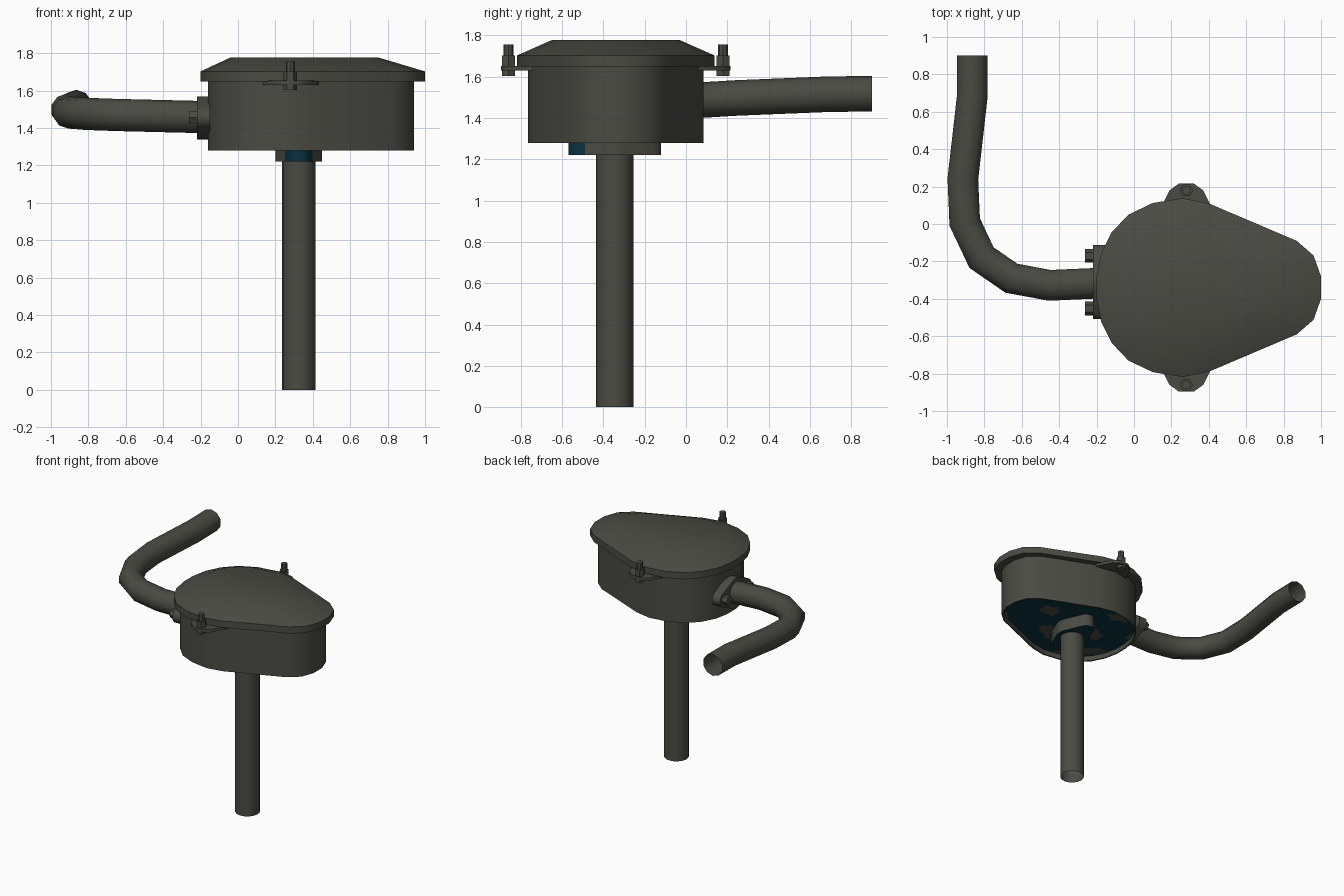
import bpy, bmesh, math
from mathutils import Vector

if "Cube" in bpy.data.objects:
    bpy.data.objects.remove(bpy.data.objects["Cube"])


def material(name, rgb):
    m = bpy.data.materials.new(name)
    m.diffuse_color = (*rgb, 1)
    m.use_nodes = True
    m.node_tree.nodes["Principled BSDF"].inputs["Base Color"].default_value = m.diffuse_color
    return m


GREY = material("dark grey metal", (0.07, 0.07, 0.058))
BLUE = material("deep blue paint", (0.003, 0.032, 0.052))
CY = -0.34  # symmetry axis of the housing


def finish(name, bm, rule=None):
    bmesh.ops.recalc_face_normals(bm, faces=bm.faces)
    if rule:
        for f in bm.faces:
            f.material_index = int(rule(f))
    me = bpy.data.meshes.new(name)
    bm.to_mesh(me)
    bm.free()
    me.materials.append(GREY)
    me.materials.append(BLUE)
    ob = bpy.data.objects.new(name, me)
    bpy.context.collection.objects.link(ob)
    bpy.ops.object.select_all(action='DESELECT')
    ob.select_set(True)
    bpy.context.view_layer.objects.active = ob
    bpy.ops.object.shade_smooth_by_angle(angle=math.radians(40))
    return ob


def loft(name, rings, cap_start=True, cap_end=True, rule=None, cuts=()):
    """Skin a list of closed rings of 3D points."""
    bm = bmesh.new()
    loops = [[bm.verts.new(p) for p in r] for r in rings]
    n = len(loops[0])
    for a, b in zip(loops, loops[1:]):
        for i in range(n):
            j = (i + 1) % n
            bm.faces.new((a[i], a[j], b[j], b[i]))
    if cap_start:
        bm.faces.new(loops[0])
    if cap_end and len(loops) > 1:
        bm.faces.new(loops[-1])
    for co, no in cuts:
        geom = bm.verts[:] + bm.edges[:] + bm.faces[:]
        bmesh.ops.bisect_plane(bm, geom=geom, plane_co=co, plane_no=no)
    return finish(name, bm, rule)


def circle(c, r, n, start=0.0):
    return [(c[0] + r * math.cos(start + math.tau * i / n),
             c[1] + r * math.sin(start + math.tau * i / n)) for i in range(n)]


def at_z(pts, z):
    return [(x, y, z) for x, y in pts]


def at_x(pts, x):
    return [(x, y, z) for y, z in pts]


# Teardrop outline: right half given, mirrored across the axis
half = [(1.0, .06), (.96, .172), (.87, .25), (.40, .45), (.26, .478), (.10, .452),
        (-.03, .39), (-.12, .295), (-.175, .185), (-.2, .06)]
outline = half + [(x, -h) for x, h in reversed(half)]


def teardrop(cx, sx, sy, z):
    return [(cx + (x - 0.4) * sx, CY + y * sy, z) for x, y in outline]


# Lid with sloped dome
loft("lid", [teardrop(.4, 1, 1, 1.65), teardrop(.4, 1, 1, 1.703),
             teardrop(.355, .66, .65, 1.777)])

# Housing wall with a short inner lip at the bottom
loft("housing", [teardrop(.39, .917, .89, 1.652), teardrop(.39, .917, .89, 1.28),
                 teardrop(.39, .90, .865, 1.28), teardrop(.39, .90, .865, 1.32)],
     cap_start=False, cap_end=False)

# Recessed blue floor with bare metal patches
grid = [((-.16 + .035 * i, 0, 0), (1, 0, 0)) for i in range(1, 32)]
grid += [((0, -.78 + .035 * i, 0), (0, 1, 0)) for i in range(1, 26)]


def painted(f):
    c = f.calc_center_median()
    v = math.sin(15 * c.x + 2 * math.sin(9 * c.y)) + math.sin(19 * c.y + 1.5 * math.sin(11 * c.x))
    return v < 0.95


loft("housing_floor", [teardrop(.39, .90, .865, 1.32)], rule=painted, cuts=grid)


# Oval bolted flanges: tangent hull of a middle circle and two end circles
def flange_shape(c, r, off, r_end):
    a = math.acos((r - r_end) / off)  # tangent angle from the long axis
    pts = []
    for sgn in (0, math.pi):
        for k in range(6):  # end lobe
            t = sgn - a + 2 * a * k / 5
            pts.append((c[0] + math.cos(sgn) * off + r_end * math.cos(t),
                        c[1] + r_end * math.sin(t)))
        for k in range(5):  # middle
            t = sgn + a + (math.pi - 2 * a) * k / 4
            pts.append((c[0] + r * math.cos(t), c[1] + r * math.sin(t)))
    return pts


side = flange_shape((-.31, 1.455), .115, .145, .055)
loft("side_flange", [at_x(side, -.22), at_x(side, -.15)])
bottom = [(y, x) for x, y in flange_shape((CY - .005, .325), .125, .165, .06)]
loft("bottom_flange", [at_z(bottom, 1.32), at_z(bottom, 1.22)],
     rule=lambda f: f.normal.z < -.5 or f.calc_center_median().y < -.49,
     cuts=[((0, -.49, 0), (0, 1, 0))])

# Flange bolts
for i, y in enumerate((-.17, -.452)):
    head = circle((y, 1.457), .037, 6)
    loft(f"flange_bolt_{i + 1}", [at_x(head, -.262), at_x(head, -.215)])

# Stem
stem = circle((.325, -.345), .09, 16)
loft("stem", [at_z(stem, 0), at_z(stem, 1.25)], cap_start=False)

# Bent pipe, swept along a path
path = [Vector(p) for p in (
    (-.865, .9, 1.518), (-.865, .68, 1.515), (-.915, .24, 1.497), (-.905, .01, 1.483),
    (-.815, -.18, 1.476), (-.655, -.29, 1.47), (-.45, -.328, 1.465), (-.16, -.315, 1.458))]
rings = []
for i, p in enumerate(path):
    d_in = (p - path[max(i - 1, 0)]).normalized()
    d_out = (path[min(i + 1, len(path) - 1)] - p).normalized()
    t = Vector((0, -1, 0)) if i == 0 else (d_in + d_out).normalized()
    u = t.cross(Vector((0, 0, 1))).normalized()
    w = u.cross(t)
    miter = 1 / max(t.dot(d_in), t.dot(d_out), .8)
    rings.append([p + u * (x * miter) + w * y for x, y in circle((0, 0), .086, 10, .314)])
loft("bent_pipe", rings, cap_start=False)

# Clamp ears with stud and nuts, mirrored front and back
ear = [(.13, .40), (.19, .52), (.24, .556), (.32, .556), (.37, .52), (.43, .40)]
for s, tag in ((1, "back"), (-1, "front")):
    plate = [(x, CY + s * y) for x, y in ear]
    loft(f"{tag}_ear", [at_z(plate, 1.63), at_z(plate, 1.653)])
    c = (.28, CY + s * .52)
    for name, r, n, z0, z1 in (("stud", .024, 8, 1.61, 1.757),
                               ("lower_nut", .036, 6, 1.604, 1.632),
                               ("upper_nut", .036, 6, 1.65, 1.703)):
        shape = circle(c, r, n)
        loft(f"{tag}_{name}", [at_z(shape, z0), at_z(shape, z1)])
